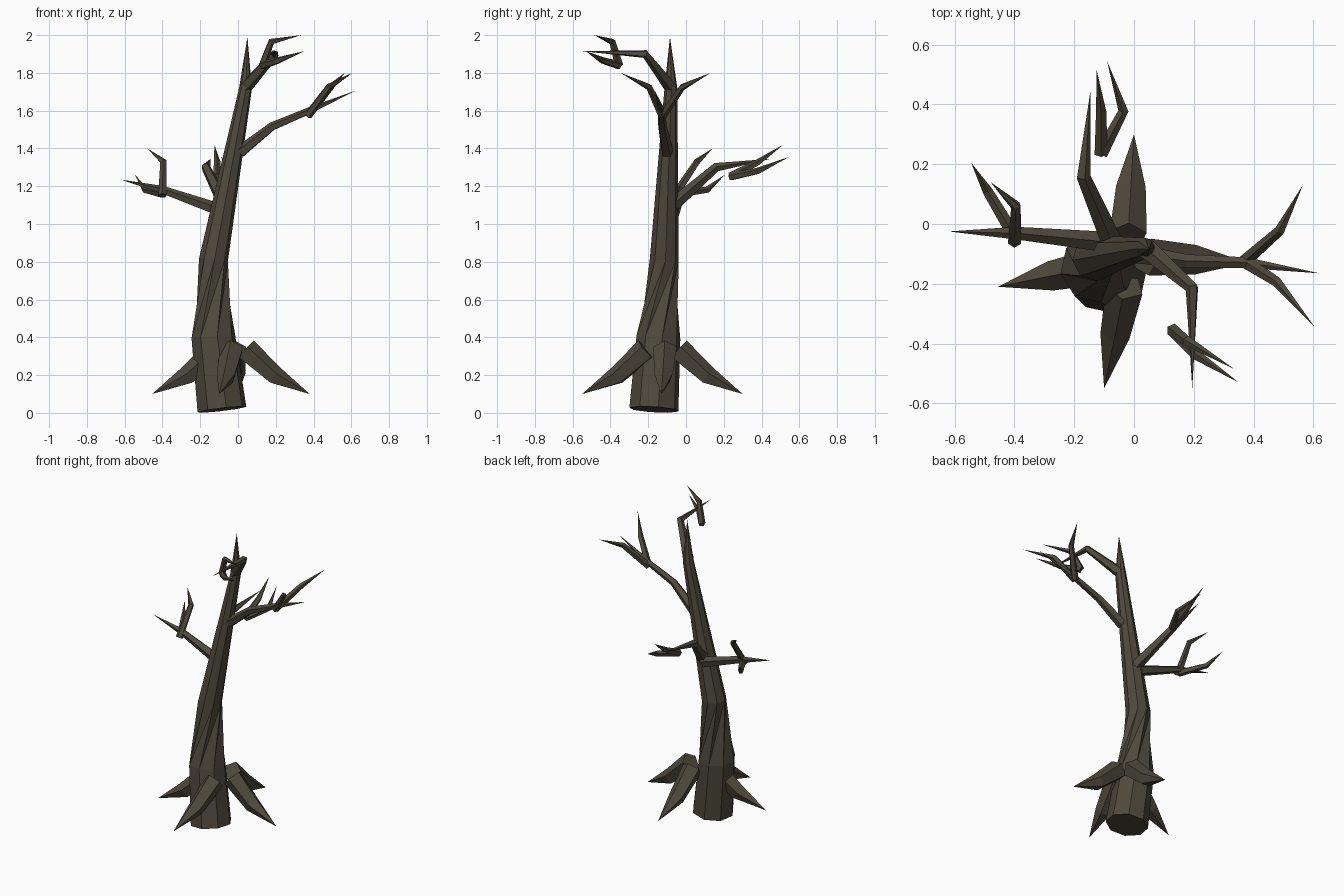
import bpy, bmesh, math
from mathutils import Vector

cube = bpy.data.objects.get("Cube")
if cube:
    bpy.data.objects.remove(cube, do_unlink=True)

# Single bark colour
bark = bpy.data.materials.new("dark_bark")
bark.use_nodes = True
color = (0.078, 0.067, 0.046, 1)
bark.diffuse_color = color
bsdf = next(n for n in bark.node_tree.nodes if n.type == "BSDF_PRINCIPLED")
bsdf.inputs["Base Color"].default_value = color
bsdf.inputs["Roughness"].default_value = 0.9


def limb(name, path, radii, sides=5, twists=None):
    """Faceted tapering limb along a path, closed at the start, pointed at the end."""
    pts = [Vector(p) for p in path]
    twists = twists or [0] * len(pts)
    bm = bmesh.new()
    rings = []
    side = None
    for i, p in enumerate(pts[:-1]):
        tangent = (pts[i + 1] - p).normalized()
        if i:
            tangent = (tangent + (p - pts[i - 1]).normalized()).normalized()
        if side is None:
            side = Vector((0, 0, 1)) if abs(tangent.z) < 0.9 else Vector((1, 0, 0))
        side = (side - tangent * side.dot(tangent)).normalized()
        other = tangent.cross(side)
        ring = []
        for k in range(sides):
            a = math.tau * k / sides + math.radians(twists[i])
            ring.append(bm.verts.new(p + radii[i] * (math.cos(a) * side + math.sin(a) * other)))
        rings.append(ring)
    tip = bm.verts.new(pts[-1])
    bm.faces.new(rings[0])
    for k in range(sides):
        n = (k + 1) % sides
        for low, high in zip(rings, rings[1:]):
            # split along one diagonal so twisted sections stay crisp
            bm.faces.new((low[k], low[n], high[n]))
            bm.faces.new((low[k], high[n], high[k]))
        bm.faces.new((rings[-1][k], rings[-1][n], tip))
    bmesh.ops.recalc_face_normals(bm, faces=bm.faces[:])
    mesh = bpy.data.meshes.new(name)
    bm.to_mesh(mesh)
    bm.free()
    mesh.materials.append(bark)
    obj = bpy.data.objects.new(name, mesh)
    bpy.context.collection.objects.link(obj)
    return obj


# Leaning, twisted trunk
limb("trunk",
     [(-.085, -.17, .018), (-.13, -.146, .4), (-.13, -.115, .81), (.04, -.08, 1.72), (.05, -.085, 1.99)],
     [.132, .118, .077, .034], sides=8, twists=[10, 10, 50, 50])

# Four arched roots: start and tip, with a sagging middle
for name, start, tip in [
    ("left_root", (.04, -.11), (.38, -.13)),
    ("right_root", (-.115, -.14), (-.455, -.21)),
    ("front_root", (-.03, -.21), (-.1, -.55)),
    ("back_root", (-.02, -.04), (0, .3)),
]:
    a, b = Vector((*start, .335)), Vector((*tip, .1))
    mid = a.lerp(b, .46)
    mid.z = .195
    limb(name, [a, mid, b], [.065, .052])

# Main branches
limb("left_branch", [(.01, -.1, 1.38), (.18, -.125, 1.515), (.38, -.13, 1.6), (.62, -.165, 1.705)],
     [.034, .024, .019])
limb("right_branch", [(-.09, -.06, 1.07), (-.4, -.03, 1.18), (-.62, -.025, 1.235)], [.036, .022])
limb("back_branch", [(-.07, -.07, 1.1), (-.17, .16, 1.3), (-.145, .45, 1.345)], [.038, .025])
limb("top_branch", [(.04, -.08, 1.725), (.195, -.215, 1.9), (.195, -.55, 1.915)], [.036, .023])

# Forked twigs: each has a base, a bend and a tip
forks = {
    "left_twig": [
        [(.37, -.125, 1.575), (.49, -.02, 1.725), (.565, .13, 1.8)],
        [(.37, -.125, 1.575), (.48, -.195, 1.725), (.605, -.345, 1.8)]],
    "right_twig": [
        [(-.4, -.06, 1.15), (-.395, .06, 1.33), (-.48, .14, 1.4)],
        [(-.4, -.04, 1.16), (-.49, .11, 1.18), (-.545, .205, 1.26)]],
    "back_twig": [
        [(-.11, .235, 1.25), (-.11, .38, 1.325), (-.125, .515, 1.42)],
        [(-.11, .235, 1.25), (-.035, .38, 1.28), (-.09, .545, 1.355)]],
    "top_twig": [
        [(.13, -.355, 1.84), (.175, -.39, 1.965), (.335, -.485, 2)],
        [(.13, -.355, 1.84), (.21, -.44, 1.865), (.35, -.53, 1.915)]],
}
for name, paths in forks.items():
    for suffix, path in zip(("upper", "lower"), paths):
        limb(name + "_" + suffix, path, [.023, .018])
